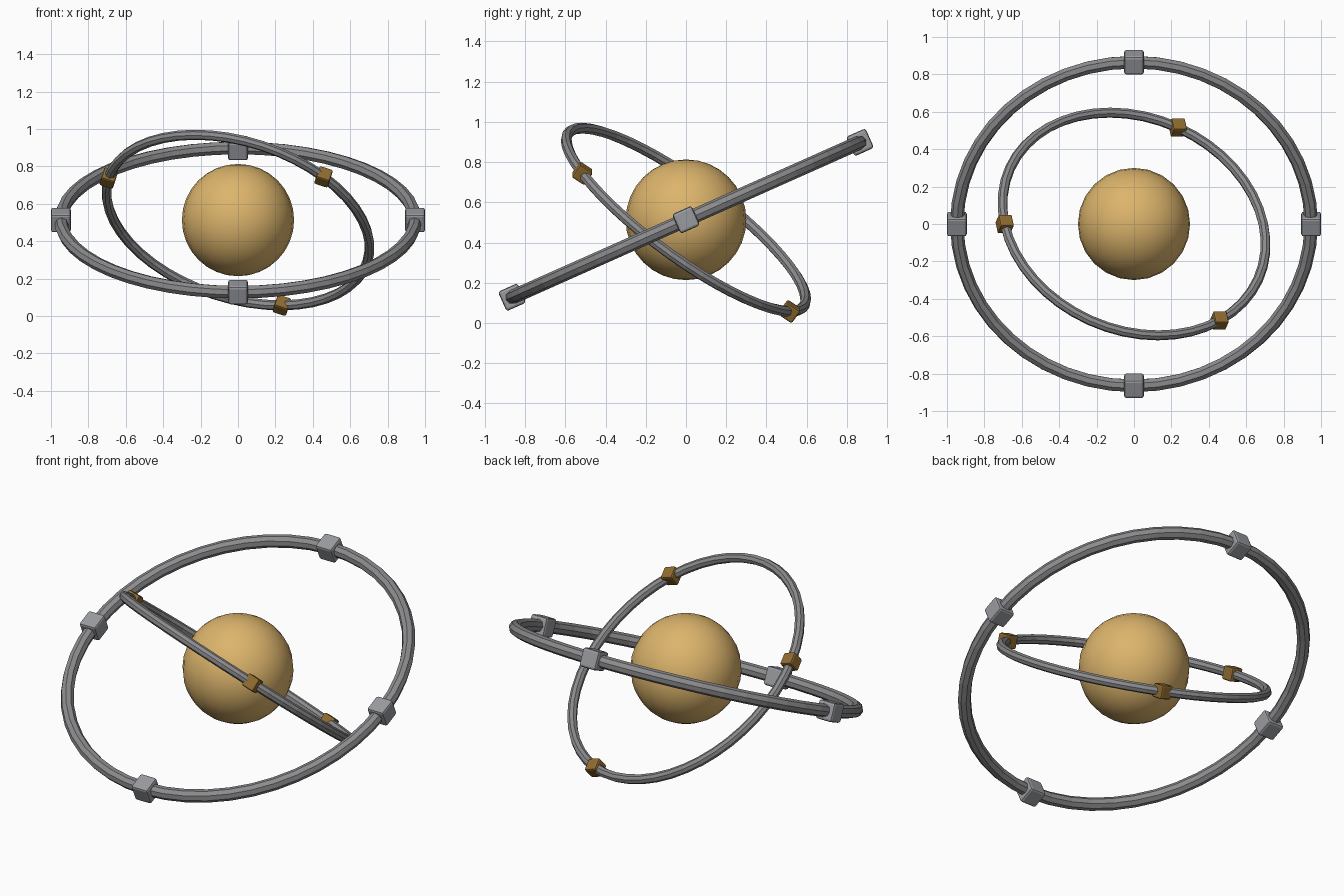
import bpy
from math import radians, cos, sin, tau
from mathutils import Euler, Vector

if "Cube" in bpy.data.objects:
    bpy.data.objects.remove(bpy.data.objects["Cube"])

CENTRE = Vector((0, 0, 0.513))


def material(name, rgb):
    m = bpy.data.materials.new(name)
    m.use_nodes = True
    m.diffuse_color = (*rgb, 1)
    m.node_tree.nodes["Principled BSDF"].inputs["Base Color"].default_value = (*rgb, 1)
    return m


sand = material("sand", (0.72, 0.46, 0.15))
steel = material("steel", (0.26, 0.26, 0.27))
pale_steel = material("pale_steel", (0.32, 0.33, 0.35))
bronze = material("bronze", (0.28, 0.15, 0.03))


def finish(name, mat, angle=None):
    ob = bpy.context.object
    ob.name = name
    ob.data.materials.append(mat)
    if angle:
        bpy.ops.object.shade_smooth_by_angle(angle=radians(angle))
    return ob


def ring_with_nodes(name, radius, tube, tilt, mat, node_mat, size, count, start):
    # Faceted hoop
    bpy.ops.mesh.primitive_torus_add(
        major_radius=radius, minor_radius=tube, major_segments=48,
        minor_segments=8, location=CENTRE, rotation=tilt)
    finish(name + "_ring", mat)
    # Bevelled blocks spaced evenly around the hoop
    for i in range(count):
        a = start + tau * i / count
        spot = Vector((cos(a), sin(a), 0)) * radius
        spot.rotate(tilt)
        bpy.ops.mesh.primitive_cube_add(size=size, location=CENTRE + spot, rotation=tilt)
        node = finish(f"{name}_node_{i + 1}", node_mat)
        bevel = node.modifiers.new("bevel", "BEVEL")
        bevel.width = size * 0.12
        bevel.segments = 2


# Central globe
bpy.ops.mesh.primitive_uv_sphere_add(segments=24, ring_count=16, radius=0.3, location=CENTRE)
finish("globe", sand, 40)

# Outer and inner rings
ring_with_nodes("outer", 0.947, 0.036, Euler((radians(24), 0, 0)),
                steel, pale_steel, 0.106, 4, 0)
ring_with_nodes("inner", 0.727, 0.027, Euler((radians(-35), radians(18), 0)),
                steel, bronze, 0.076, 3, tau / 6)
